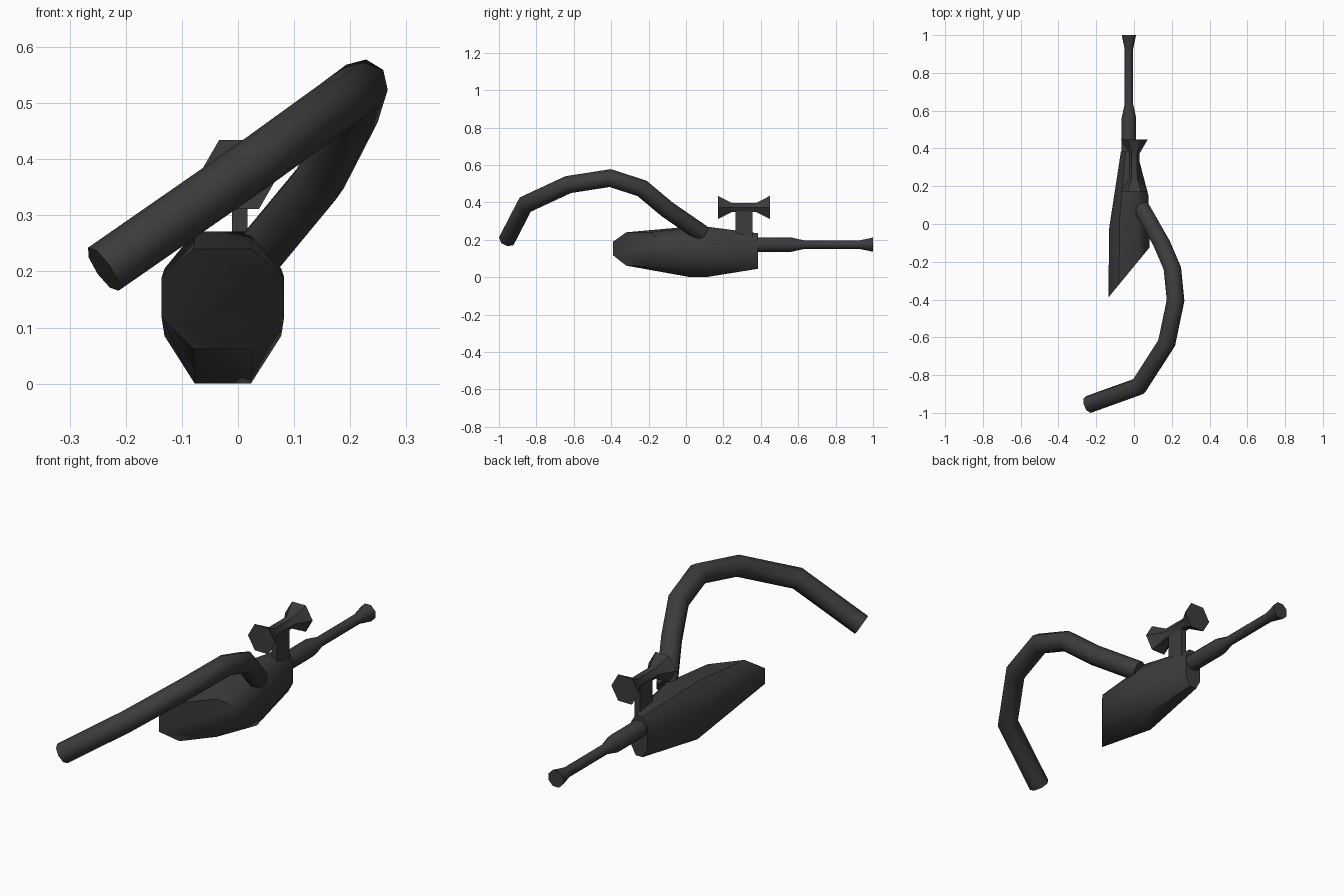
import bpy, bmesh, math
from mathutils import Vector

if "Cube" in bpy.data.objects:
    bpy.data.objects.remove(bpy.data.objects["Cube"])

dark = bpy.data.materials.new("dark_grey")
dark.diffuse_color = (0.045, 0.045, 0.045, 1)
dark.use_nodes = True
dark.node_tree.nodes["Principled BSDF"].inputs["Base Color"].default_value = dark.diffuse_color


def loft(name, rings, angle=50):
    """Skin a list of equal-length point rings and cap both ends."""
    bm = bmesh.new()
    rows = [[bm.verts.new(p) for p in ring] for ring in rings]
    n = len(rows[0])
    for a, b in zip(rows, rows[1:]):
        for i in range(n):
            j = (i + 1) % n
            bm.faces.new((a[i], a[j], b[j], b[i]))
    bm.faces.new(rows[0])
    bm.faces.new(rows[-1])
    bmesh.ops.recalc_face_normals(bm, faces=bm.faces)
    me = bpy.data.meshes.new(name)
    bm.to_mesh(me)
    bm.free()
    me.materials.append(dark)
    ob = bpy.data.objects.new(name, me)
    bpy.context.collection.objects.link(ob)
    bpy.ops.object.select_all(action='DESELECT')
    ob.select_set(True)
    bpy.context.view_layer.objects.active = ob
    bpy.ops.object.shade_smooth_by_angle(angle=math.radians(angle))
    return ob


def turned(name, x, z, profile, sides, phase=0.0):
    """Turned part along y; profile holds (y, radius)."""
    angles = [phase + math.tau * i / sides for i in range(sides)]
    return loft(name, [[(x + r * math.cos(a), y, z + r * math.sin(a)) for a in angles]
                       for y, r in profile])


def body_ring(y, skew, half, flat, z0, z1, z2, z3):
    """Chamfered section, skewed so one side trails the other."""
    cx = -0.027
    pts = [(-flat, z0), (flat, z0), (half, z1), (half, z2),
           (flat, z3), (-flat, z3), (-half, z2), (-half, z1)]
    return [(cx + x, y + skew * x, z) for x, z in pts]


def tube(name, path, radius, sides=8):
    """Mitred tube swept along a polyline."""
    p = [Vector(v) for v in path]
    segs = [(b - a).normalized() for a, b in zip(p, p[1:])]
    side = segs[0].cross(Vector((0, 0, 1))).normalized()
    up = side.cross(segs[0])
    ring = [p[0] + radius * (side * math.cos(a) + up * math.sin(a))
            for a in (math.tau * (i + .5) / sides for i in range(sides))]
    rings = [ring]
    for i, d in enumerate(segs):
        nxt = segs[i + 1] if i + 1 < len(segs) else d
        normal = (d + nxt).normalized()
        # project the ring along the segment onto the mitre plane
        ring = [v + d * ((p[i + 1] - v).dot(normal) / d.dot(normal)) for v in ring]
        rings.append(ring)
    return loft(name, rings)


# Main body with slanted front face
loft("body", [
    body_ring(-0.257, 1.215, 0.109, 0.052, 0.062, 0.117, 0.190, 0.240),
    body_ring(0.065, 0.80, 0.104, 0.050, 0.000, 0.085, 0.205, 0.271),
    body_ring(0.385, 0.0, 0.042, 0.018, 0.045, 0.090, 0.195, 0.235),
])

# Stepped barrel with flared tip
turned("barrel", -0.027, 0.174,
       [(0.30, 0.041), (0.565, 0.041), (0.635, 0.024), (0.925, 0.024), (1.0, 0.041)],
       8, math.pi / 8)

# Sight: hexagonal hourglass on a post
turned("sight", 0.002, 0.373,
       [(0.172, 0.071), (0.245, 0.028), (0.375, 0.028), (0.448, 0.071)], 6)
loft("sight_post", [[(x, y, z) for x, y in
                     ((-0.011, 0.265), (0.017, 0.265), (0.017, 0.355), (-0.011, 0.355))]
                    for z in (0.20, 0.37)])

# Curved hose
tube("hose", [(0.04, 0.085, 0.235), (0.145, -0.10, 0.362), (0.203, -0.235, 0.475),
              (0.220, -0.405, 0.530), (0.173, -0.63, 0.495), (0.025, -0.86, 0.388),
              (-0.240, -0.955, 0.204)], 0.047)
